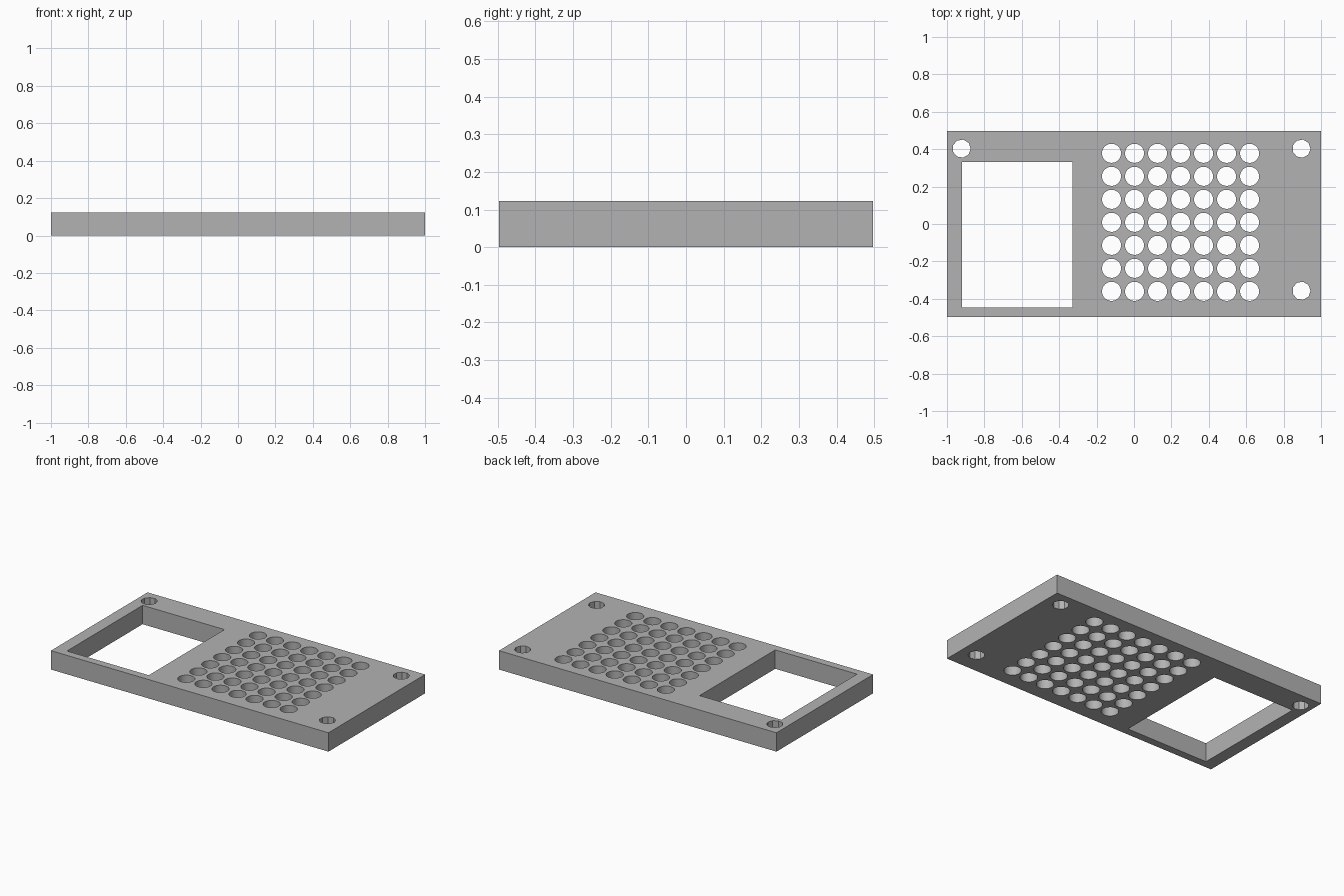
import bpy, bmesh
from mathutils import Matrix

if "Cube" in bpy.data.objects:
    bpy.data.objects.remove(bpy.data.objects["Cube"])

W, D, H = 2.0, 0.994, 0.123
grey = bpy.data.materials.new("light grey")
grey.diffuse_color = (0.45, 0.45, 0.45, 1)
grey.use_nodes = True
grey.node_tree.nodes["Principled BSDF"].inputs["Base Color"].default_value = grey.diffuse_color


def make_object(name, bm):
    mesh = bpy.data.meshes.new(name)
    bm.to_mesh(mesh)
    bm.free()
    mesh.materials.append(grey)
    obj = bpy.data.objects.new(name, mesh)
    bpy.context.collection.objects.link(obj)
    return obj


def add_box(bm, x0, x1, y0, y1, z0, z1):
    m = Matrix.Translation(((x0 + x1) / 2, (y0 + y1) / 2, (z0 + z1) / 2))
    m = m @ Matrix.Diagonal((x1 - x0, y1 - y0, z1 - z0, 1))
    bmesh.ops.create_cube(bm, size=1, matrix=m)


def add_hole(bm, x, y, radius, sides):
    # first corner points along +x
    m = Matrix.Translation((x, y, H / 2)) @ Matrix.Rotation(-1.5707963, 4, 'Z')
    bmesh.ops.create_cone(bm, cap_ends=True, segments=sides, radius1=radius,
                          radius2=radius, depth=H * 2, matrix=m)


# flat panel
bm = bmesh.new()
add_box(bm, -W / 2, W / 2, -D / 2, D / 2, 0, H)
panel = make_object("panel", bm)

# all openings in one cutter
bm = bmesh.new()
add_box(bm, -0.92, -0.33, -0.447, 0.332, -H, 2 * H)      # display window
for i in range(7):                                       # speaker grille
    for j in range(7):
        add_hole(bm, -0.12 + 0.123 * i, -0.36 + 0.123 * j, 0.051, 30)
for x, y in ((-0.922, 0.403), (0.895, 0.403), (0.895, -0.357)):
    add_hole(bm, x, y, 0.049, 9)                         # screw holes
cutter = make_object("openings_cutter", bm)
cutter.hide_render = True
cutter.hide_viewport = True

cut = panel.modifiers.new("openings", 'BOOLEAN')
cut.operation = 'DIFFERENCE'
cut.solver = 'EXACT'
cut.object = cutter

# smooth hole walls, crisp rims and corners
bpy.context.view_layer.objects.active = panel
panel.select_set(True)
bpy.ops.object.modifier_apply(modifier="openings")
bpy.ops.object.shade_smooth_by_angle(angle=0.4)
bpy.data.objects.remove(cutter)
